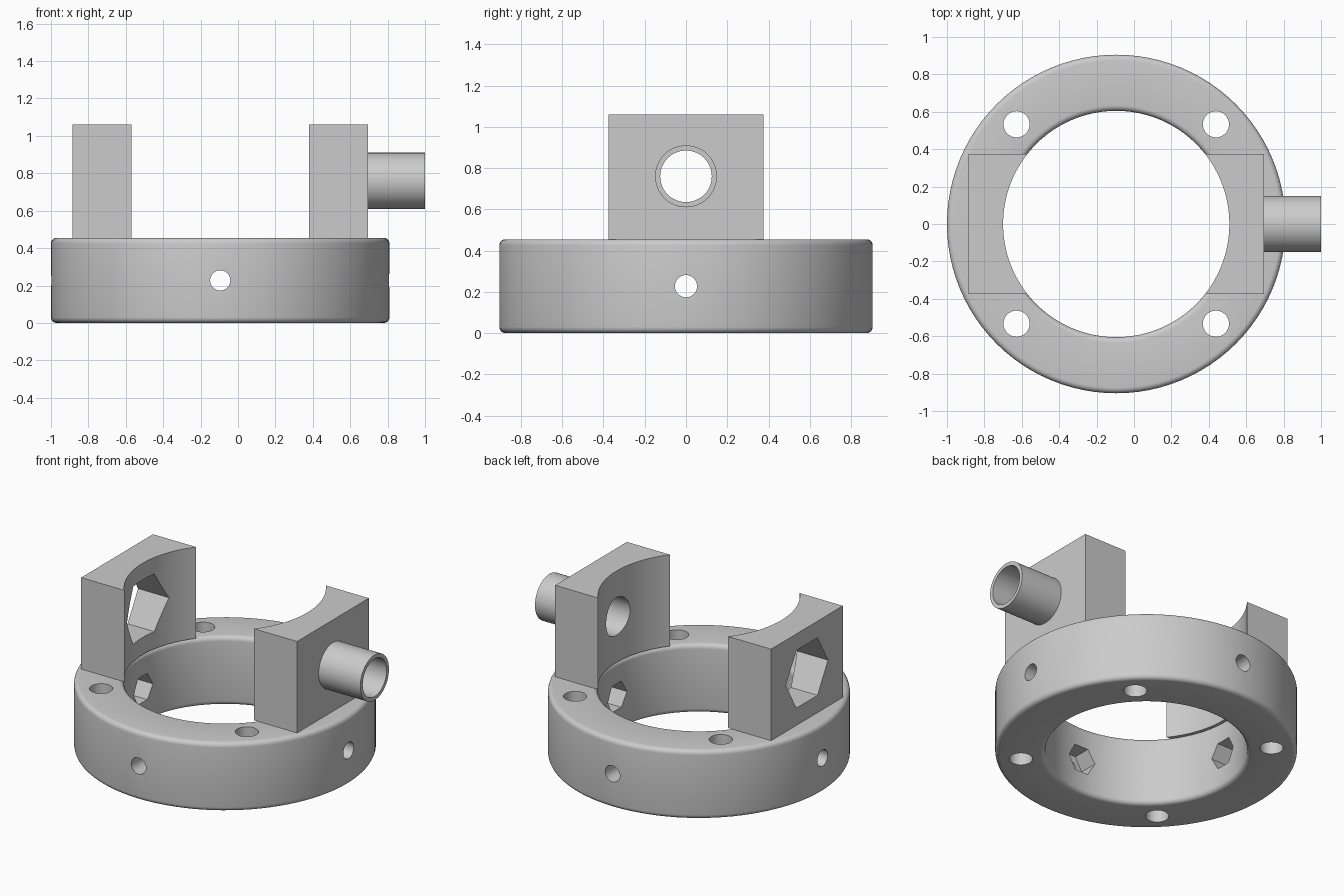
import bpy, bmesh, math
from mathutils import Matrix, Vector

cube = bpy.data.objects.get("Cube")
if cube:
    bpy.data.objects.remove(cube, do_unlink=True)

CX = -0.095                # ring axis
R_OUT, R_IN, H = 0.905, 0.605, 0.455
FILLET = 0.03
TOP, BORE_Z = 1.06, 0.76
BLOCK_L, BLOCK_R, BLOCK_Y = -0.885, 0.695, 0.375

grey = bpy.data.materials.new("plain grey")
grey.use_nodes = True
grey.diffuse_color = (0.6, 0.6, 0.6, 1)
grey.node_tree.nodes["Principled BSDF"].inputs["Base Color"].default_value = (0.6, 0.6, 0.6, 1)


def make(name, bm):
    bmesh.ops.recalc_face_normals(bm, faces=bm.faces)
    mesh = bpy.data.meshes.new(name)
    bm.to_mesh(mesh)
    bm.free()
    obj = bpy.data.objects.new(name, mesh)
    bpy.context.collection.objects.link(obj)
    mesh.materials.append(grey)
    return obj


def prism(name, start, end, radius, sides=48, turn=0.0):
    """Cylinder or hexagonal prism between two points."""
    start, end = Vector(start), Vector(end)
    axis = end - start
    matrix = (Matrix.Translation((start + end) / 2)
              @ axis.to_track_quat('Z', 'Y').to_matrix().to_4x4()
              @ Matrix.Rotation(turn, 4, 'Z'))
    bm = bmesh.new()
    bmesh.ops.create_cone(bm, cap_ends=True, segments=sides, radius1=radius,
                          radius2=radius, depth=axis.length, matrix=matrix)
    return make(name, bm)


def flat_hex(name, start, end, radius):
    """Hexagonal prism along a level axis, with flats above and below."""
    hexa = prism(name, start, end, radius, 6)
    top = max(v.co.z for v in hexa.data.vertices)
    if top > start[2] + 0.95 * radius:      # a corner points up: turn it
        bpy.data.objects.remove(hexa, do_unlink=True)
        hexa = prism(name, start, end, radius, 6, math.pi / 6)
    return hexa


def cut(obj, cutters):
    bpy.context.view_layer.objects.active = obj
    for cutter in cutters:
        cutter.hide_render = True
        mod = obj.modifiers.new("cut", 'BOOLEAN')
        mod.operation, mod.solver, mod.object = 'DIFFERENCE', 'EXACT', cutter
        bpy.ops.object.modifier_apply(modifier=mod.name)
        bpy.data.objects.remove(cutter, do_unlink=True)


def smooth(obj):
    bpy.ops.object.select_all(action='DESELECT')
    obj.select_set(True)
    bpy.context.view_layer.objects.active = obj
    bpy.ops.object.shade_smooth_by_angle(angle=math.radians(30))


# Ring: rounded rectangle profile turned about the axis
bm = bmesh.new()
corners = [(R_OUT - FILLET, H - FILLET), (R_IN + FILLET, H - FILLET),
           (R_IN + FILLET, FILLET), (R_OUT - FILLET, FILLET)]
points = []
for i, (r, z) in enumerate(corners):
    for k in range(6):
        a = math.pi / 2 * (i + k / 5)
        points.append(bm.verts.new((CX + r + FILLET * math.cos(a), 0, z + FILLET * math.sin(a))))
edges = [bm.edges.new((points[i - 1], points[i])) for i in range(len(points))]
bmesh.ops.spin(bm, geom=points + edges, cent=(CX, 0, 0), axis=(0, 0, 1),
               angle=math.tau, steps=96, use_merge=True)
bmesh.ops.remove_doubles(bm, verts=bm.verts, dist=1e-4)
ring = make("base_ring", bm)

# Vertical bolt holes, radial screw holes and their hexagonal nut pockets
holes = [prism("bolt_cutter", (CX + sx * 0.533, sy * 0.533, -0.1),
               (CX + sx * 0.533, sy * 0.533, H + 0.1), 0.07, 32)
         for sx in (-1, 1) for sy in (-1, 1)]
for dx, dy in ((1, 0), (0, 1), (-1, 0), (0, -1)):
    def at(r):
        return (CX + dx * r, dy * r, H / 2)
    holes.append(prism("screw_cutter", at(0.5), at(1.0), 0.054, 32))
    holes.append(flat_hex("nut_cutter", at(0.5), at(0.72), 0.1))
cut(ring, holes)
smooth(ring)


# Upright blocks with a curved inner face
def block(name, x0, x1):
    bm = bmesh.new()
    bmesh.ops.create_cube(bm, size=1, matrix=Matrix.Translation(((x0 + x1) / 2, 0, (H + TOP) / 2))
                          @ Matrix.Diagonal((x1 - x0, 2 * BLOCK_Y, TOP - H, 1)))
    obj = make(name, bm)
    cut(obj, [prism("bore_cutter", (CX, 0, 0), (CX, 0, 2), R_IN, 96)])
    return obj


right_block = block("right_block", BLOCK_L, CX - 0.2)
cut(right_block, [flat_hex("hex_cutter", (-1.2, 0, BORE_Z), (-0.3, 0, BORE_Z), 0.22)])
smooth(right_block)

left_block = block("left_block", CX + 0.2, BLOCK_R)
cut(left_block, [prism("pin_cutter", (0.2, 0, BORE_Z), (1.2, 0, BORE_Z), 0.125)])
smooth(left_block)

# Hollow side tube
tube = prism("side_tube", (BLOCK_R, 0, BORE_Z), (1.0, 0, BORE_Z), 0.15)
cut(tube, [prism("tube_cutter", (0.4, 0, BORE_Z), (1.2, 0, BORE_Z), 0.125)])
smooth(tube)
